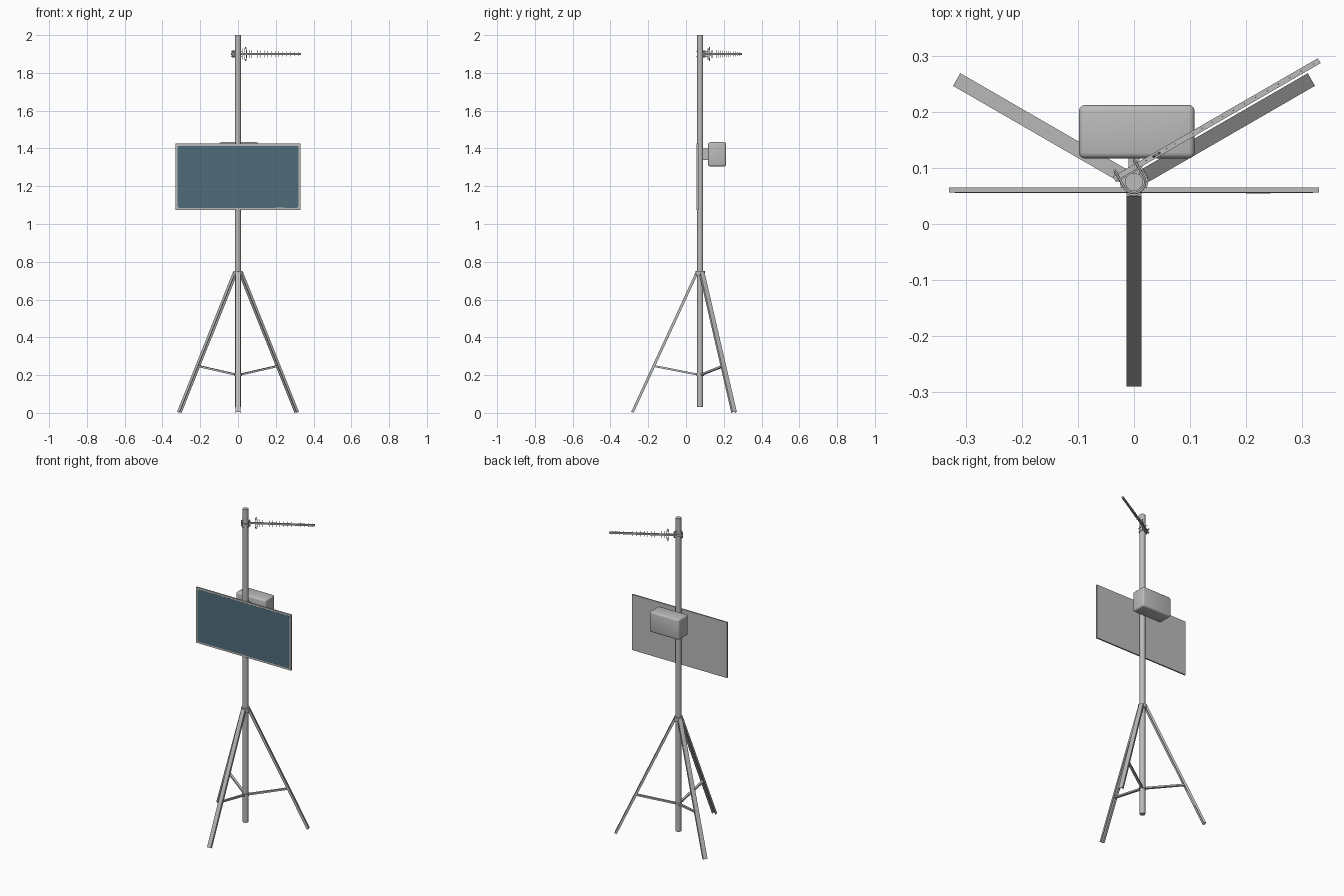
import bpy, bmesh, math
from mathutils import Vector, Matrix

if "Cube" in bpy.data.objects:
    bpy.data.objects.remove(bpy.data.objects["Cube"])

MAST = Vector((0, 0.075, 0))


def material(name, rgb):
    m = bpy.data.materials.new(name)
    m.diffuse_color = (*rgb, 1)
    m.use_nodes = True
    m.node_tree.nodes["Principled BSDF"].inputs["Base Color"].default_value = m.diffuse_color
    return m


GREY = material("metal grey", (0.5, 0.5, 0.5))
BLUE = material("dark glass blue", (0.08, 0.15, 0.195))


def finish(ob, mat, smooth=True):
    ob.data.materials.append(mat)
    if smooth:
        bpy.ops.object.select_all(action='DESELECT')
        ob.select_set(True)
        bpy.context.view_layer.objects.active = ob
        bpy.ops.object.shade_smooth_by_angle(angle=math.radians(35))
    return ob


def box(name, lo, hi, mat=GREY, bevel=0.0, segments=3):
    lo, hi = Vector(lo), Vector(hi)
    bm = bmesh.new()
    bmesh.ops.create_cube(bm, size=1)
    size = hi - lo
    for v in bm.verts:
        v.co = Vector([v.co[i] * size[i] for i in range(3)]) + (lo + hi) / 2
    if bevel:
        bmesh.ops.bevel(bm, geom=bm.edges[:], offset=bevel, segments=segments,
                        profile=0.5, affect='EDGES')
    return mesh_object(name, bm, mat, bevel > 0)


def mesh_object(name, bm, mat, smooth):
    me = bpy.data.meshes.new(name)
    bm.to_mesh(me)
    bm.free()
    ob = bpy.data.objects.new(name, me)
    bpy.context.collection.objects.link(ob)
    return finish(ob, mat, smooth)


def rod(name, a, b, radius, sides=24, mat=GREY):
    a, b = Vector(a), Vector(b)
    bpy.ops.mesh.primitive_cylinder_add(vertices=sides, radius=radius,
                                        depth=(b - a).length, location=(a + b) / 2)
    ob = bpy.context.object
    ob.name = name
    ob.rotation_euler = (b - a).to_track_quat('Z', 'Y').to_euler()
    return finish(ob, mat)


def extrusion(name, profile, a, b, side):
    """Extrude a 2D profile (side, outward) from a to b."""
    a, b = Vector(a), Vector(b)
    out = side.cross((b - a).normalized())
    bm = bmesh.new()
    rings = [[bm.verts.new(p + side * s + out * o) for s, o in profile] for p in (a, b)]
    n = len(profile)
    for i in range(n):
        j = (i + 1) % n
        bm.faces.new((rings[0][i], rings[0][j], rings[1][j], rings[1][i]))
    for r in rings:
        bm.faces.new(r)
    bmesh.ops.recalc_face_normals(bm, faces=bm.faces[:])
    return mesh_object(name, bm, GREY, False)


def wire(name, points, radius, cyclic=False):
    cu = bpy.data.curves.new(name, 'CURVE')
    cu.dimensions = '3D'
    cu.bevel_depth = radius
    cu.bevel_resolution = 2
    cu.use_fill_caps = True
    sp = cu.splines.new('POLY')
    sp.points.add(len(points) - 1)
    for p, q in zip(sp.points, points):
        p.co = (*q, 1)
    sp.use_cyclic_u = cyclic
    ob = bpy.data.objects.new(name, cu)
    bpy.context.collection.objects.link(ob)
    cu.materials.append(GREY)
    return ob


def up(z):
    return MAST + Vector((0, 0, z))


# mast with collars
rod("mast", up(0.03), up(2.0), 0.016, 32)
rod("upper_collar", up(0.725), up(0.75), 0.025, 32)
rod("lower_collar", up(0.195), up(0.21), 0.02, 32)

# three channel legs with flat braces
W, D, T = 0.013, 0.014, 0.003
channel = [(-W, 0), (W, 0), (W, -D), (W - T, -D), (W - T, -T),
           (-W + T, -T), (-W + T, -D), (-W, -D)]
strap = [(-0.007, -0.005), (0.007, -0.005), (0.007, 0.005), (-0.007, 0.005)]
for label, ang in (("front", -90), ("right", 30), ("left", 150)):
    a = math.radians(ang)
    d = Vector((math.cos(a), math.sin(a), 0))
    side = Vector((-d.y, d.x, 0))
    top, foot = up(0.742) + d * 0.025, up(0.006) + d * 0.365
    if side.cross(foot - top).dot(d) < 0:
        side = -side
    extrusion(label + "_leg", channel, top, foot, side)
    extrusion(label + "_brace", strap, up(0.203) + d * 0.014, up(0.248) + d * 0.243, side)

# display panel: frame with an inset glass face and a small tab
box("panel_frame", (-0.33, 0.056, 1.075), (0.33, 0.065, 1.425))
bm = bmesh.new()
pts = []
R = 0.006
for cx, cz, s in ((0.319 - R, 1.414 - R, 0), (-0.319 + R, 1.414 - R, 90),
                  (-0.319 + R, 1.086 + R, 180), (0.319 - R, 1.086 + R, 270)):
    for k in range(5):
        t = math.radians(s + k * 22.5)
        pts.append(bm.verts.new((cx + R * math.cos(t), 0.056, cz + R * math.sin(t))))
face = bm.faces.new(pts)
ext = bmesh.ops.extrude_face_region(bm, geom=[face])
for v in [g for g in ext['geom'] if isinstance(g, bmesh.types.BMVert)]:
    v.co.y -= 0.0008
bmesh.ops.recalc_face_normals(bm, faces=bm.faces[:])
mesh_object("panel_glass", bm, BLUE, False)
box("panel_tab", (0.2, 0.0545, 1.079), (0.243, 0.057, 1.088))

# rounded equipment box on a bracket behind the mast
box("equipment_box", (-0.098, 0.117, 1.305), (0.108, 0.212, 1.433), bevel=0.01)
box("box_bracket", (-0.01, 0.085, 1.34), (0.01, 0.12, 1.40))

# antenna axes: along the boom, and sideways from the mast to the boom
u = Vector((math.cos(math.pi / 6), 0.5, 0))
v = Vector((-0.5, math.cos(math.pi / 6), 0))
zz = Vector((0, 0, 1))


def ant(s, t=0.022, h=0.0):
    return up(1.9 + h) + u * s + v * t


# boom
h = 0.005
extrusion("antenna_boom", [(-h, -h), (h, -h), (h, h), (-h, h)], ant(-0.028), ant(0.394), zz)

# reflector, looped dipole and shrinking directors
wire("antenna_loop", [ant(0.059 + 0.006 * math.cos(t), 0.022, 0.036 * math.sin(t))
                      for t in [i * math.tau / 24 for i in range(24)]], 0.002, True)
for i, x in enumerate((0.038, 0.08, 0.097, 0.134, 0.153, 0.174, 0.195, 0.217,
                       0.24, 0.263, 0.287, 0.31, 0.333, 0.357, 0.382)):
    half = 0.03 if i < 1 else 0.023 - 0.0009 * i
    rod(f"antenna_element_{i + 1}", ant(x, h=-half), ant(x, h=half), 0.0013, 8)

# two bolts around the mast, tied by a clamp plate
for label, z in (("lower", -0.012), ("upper", 0.012)):
    arc = [ant(0.02 * math.cos(t), 0.02 * math.sin(t), z)
           for t in [-math.pi * i / 12 for i in range(13)]]
    wire(label + "_clamp_bolt", [ant(0.02, 0.036, z)] + arc + [ant(-0.02, 0.036, z)], 0.002)
    for s in (-0.02, 0.02):
        rod(label + "_clamp_nut", ant(s, 0.028, z), ant(s, 0.032, z), 0.004, 6)
extrusion("clamp_plate", [(-0.018, -0.0015), (0.018, -0.0015), (0.018, 0.0015),
                          (-0.018, 0.0015)], ant(-0.027, 0.0165), ant(0.027, 0.0165), zz)
